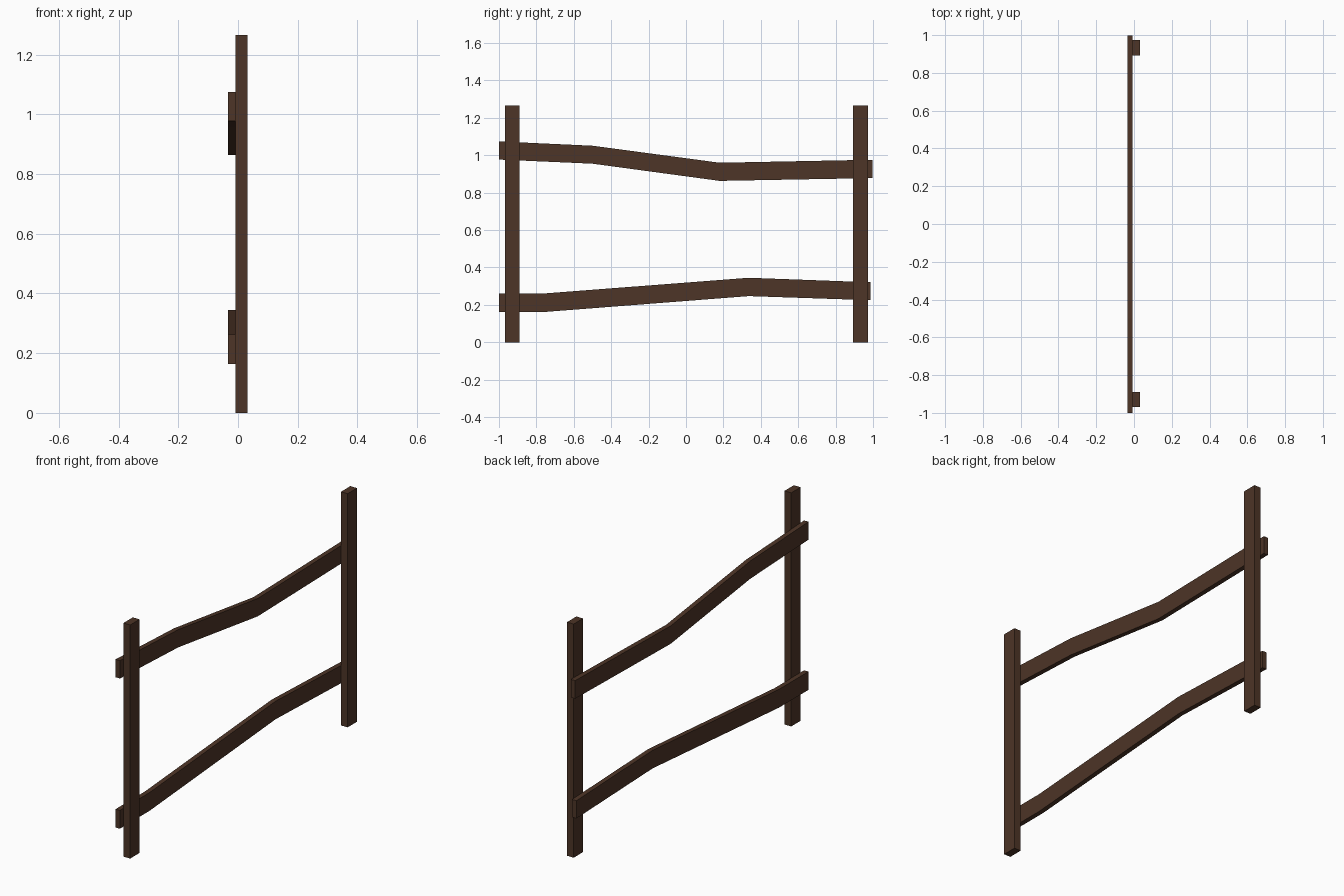
import bpy, bmesh

if "Cube" in bpy.data.objects:
    bpy.data.objects.remove(bpy.data.objects["Cube"])

wood = bpy.data.materials.new("dark_wood")
wood.diffuse_color = (0.075, 0.035, 0.02, 1)
wood.use_nodes = True
wood.node_tree.nodes["Principled BSDF"].inputs["Base Color"].default_value = wood.diffuse_color


def finish(name, bm):
    bmesh.ops.recalc_face_normals(bm, faces=bm.faces)
    mesh = bpy.data.meshes.new(name)
    bm.to_mesh(mesh)
    bm.free()
    mesh.materials.append(wood)
    bpy.context.collection.objects.link(bpy.data.objects.new(name, mesh))


def rail(name, stations, x0=-0.034, x1=-0.008):
    """Bent plank: stations are (y, bottom z, top z)."""
    bm = bmesh.new()
    rings = [[bm.verts.new(p) for p in ((x0, y, b), (x1, y, b), (x1, y, t), (x0, y, t))]
             for y, b, t in stations]
    for a, c in zip(rings, rings[1:]):
        for i in range(4):
            j = (i + 1) % 4
            bm.faces.new((a[i], a[j], c[j], c[i]))
    bm.faces.new(rings[0])
    bm.faces.new(rings[-1])
    finish(name, bm)


# Upright posts
for name, y in (("front_post", -0.929), ("back_post", 0.933)):
    bm = bmesh.new()
    bmesh.ops.create_cube(bm, size=1)
    bmesh.ops.scale(bm, vec=(0.040, 0.080, 1.266), verts=bm.verts)
    bmesh.ops.translate(bm, vec=(0.012, y, 0.633), verts=bm.verts)
    finish(name, bm)

# Crooked rails fixed to the -x side of the posts
rail("upper_rail", [(-1, 0.977, 1.074), (-0.5, 0.955, 1.051),
                    (0.18, 0.863, 0.960), (0.998, 0.878, 0.976)])
rail("lower_rail", [(-1, 0.163, 0.262), (-0.746, 0.163, 0.262),
                    (0.335, 0.247, 0.345), (0.987, 0.225, 0.321)])
